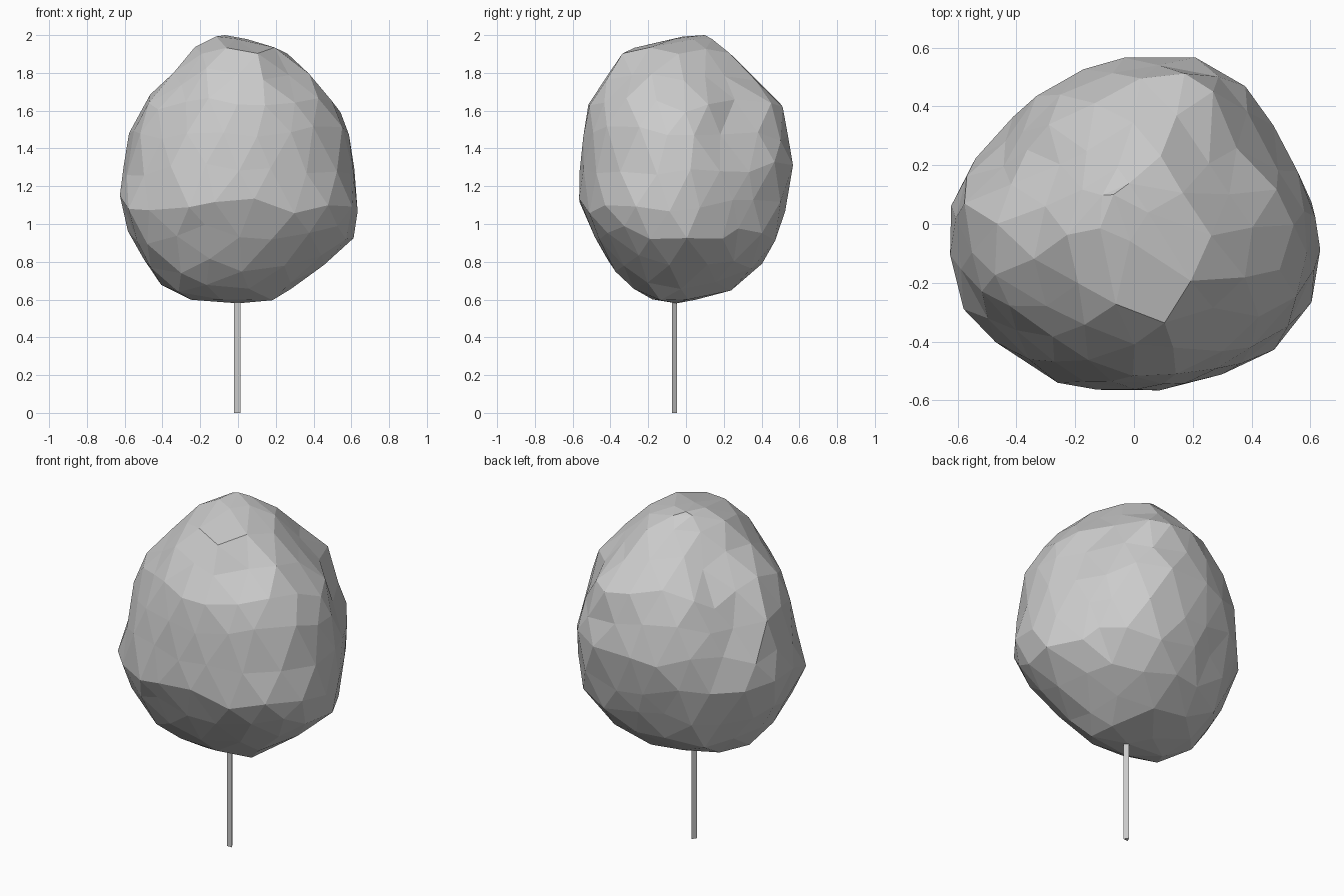
import bpy, bmesh, math
from mathutils import Vector, noise

cube = bpy.data.objects.get("Cube")
if cube:
    bpy.data.objects.remove(cube)

grey = bpy.data.materials.new("plain grey")
grey.use_nodes = True
grey.diffuse_color = (0.6, 0.6, 0.6, 1)
grey.node_tree.nodes["Principled BSDF"].inputs["Base Color"].default_value = (0.6, 0.6, 0.6, 1)

# Crown outline: height, x min, x max, y min, y max
PROFILE = [
    (0.58, 0, 0, -0.05, -0.05),
    (0.60, -0.24, 0.21, -0.18, 0.06),
    (0.66, -0.4, 0.29, -0.29, 0.24),
    (0.80, -0.48, 0.47, -0.4, 0.42),
    (0.93, -0.56, 0.6, -0.48, 0.48),
    (1.08, -0.645, 0.635, -0.575, 0.53),
    (1.25, -0.61, 0.615, -0.56, 0.59),
    (1.50, -0.59, 0.585, -0.54, 0.53),
    (1.63, -0.53, 0.52, -0.52, 0.51),
    (1.80, -0.34, 0.39, -0.4, 0.34),
    (1.88, -0.25, 0.29, -0.34, 0.25),
    (1.95, -0.2, 0.18, -0.25, 0.19),
    (2.00, -0.07, -0.07, 0.1, 0.1),
]
# Plan correction: angle in degrees, radius factor
PLAN = [(-180, 1), (-150, 1.01), (-135, 0.99), (-120, 1.01), (-90, 1), (-60, 1.01),
        (-40, 1.06), (0, 1), (20, 0.94), (38, 0.95), (53, 1.03), (70, 1.04),
        (90, 0.98), (110, 0.93), (130, 0.94), (147, 0.92), (165, 0.96), (180, 1)]
# Dents and bumps: centre, reach, push along the outward direction
LUMPS = [((0.28, -0.3, 1.75), 0.17, -0.06), ((0.1, -0.26, 1.92), 0.15, 0.03),
         ((0.0, -0.5, 1.55), 0.14, -0.03), ((-0.4, 0.28, 1.65), 0.3, -0.08),
         ((-0.5, 0.27, 1.4), 0.18, -0.07), ((0.45, 0.28, 1.5), 0.2, -0.05),
         ((0.3, 0.25, 1.8), 0.24, -0.05), ((-0.4, -0.35, 1.6), 0.3, -0.06),
         ((-0.55, -0.1, 1.45), 0.2, -0.05), ((0.35, 0.08, 1.75), 0.18, -0.03),
         ((-0.42, -0.36, 0.8), 0.3, 0.09), ((-0.35, 0.33, 0.72), 0.25, 0.05),
         ((-0.15, 0.02, 1.95), 0.15, 0.04)]


def sample(table, t):
    """Linear interpolation of the rows of a table."""
    for a, b in zip(table, table[1:]):
        if t <= b[0]:
            f = max(0, (t - a[0]) / (b[0] - a[0]))
            return [p + (q - p) * f for p, q in zip(a[1:], b[1:])]
    return list(table[-1][1:])


def crown_point(d):
    """Carry a point of the unit sphere onto the lumpy crown."""
    z = 1.29 + 0.71 * d.z
    x0, x1, y0, y1 = sample(PROFILE, z)
    angle = math.atan2(d.y, d.x)
    s = sample(PLAN, math.degrees(angle))[0]
    p = Vector(((x0 + x1) / 2 + (x1 - x0) / 2 * math.cos(angle) * s,
                (y0 + y1) / 2 + (y1 - y0) / 2 * math.sin(angle) * s, z))
    push = 0.004 + 0.01 * noise.noise(d * 3.1) + 0.012 * noise.noise(d * 7.3)
    for centre, reach, amount in LUMPS:
        push += amount * max(0, 1 - (p - Vector(centre)).length / reach)
    return p + d * push * (1 - d.z ** 20)


def add_object(name, bm):
    bmesh.ops.recalc_face_normals(bm, faces=bm.faces)
    mesh = bpy.data.meshes.new(name)
    bm.to_mesh(mesh)
    bm.free()
    mesh.materials.append(grey)
    obj = bpy.data.objects.new(name, mesh)
    bpy.context.collection.objects.link(obj)


# Crown: uneven faceted ball, its poles kept in place
bm = bmesh.new()
bmesh.ops.create_icosphere(bm, subdivisions=3, radius=1)
for v in bm.verts:
    d = v.co + 0.1 * (1 - v.co.z ** 4) * noise.noise_vector(v.co * 9)
    v.co = crown_point(d.normalized())
add_object("crown", bm)

# Trunk: thin three-sided post
bm = bmesh.new()
base = [bm.verts.new((x, y, 0)) for x, y in ((-0.02, -0.074), (0.012, -0.074), (-0.004, -0.047))]
foot = bm.faces.new(base)
top = bmesh.ops.extrude_face_region(bm, geom=[foot], use_keep_orig=True)["geom"]
bmesh.ops.translate(bm, vec=(0, 0, 0.64), verts=[g for g in top if isinstance(g, bmesh.types.BMVert)])
add_object("trunk", bm)
